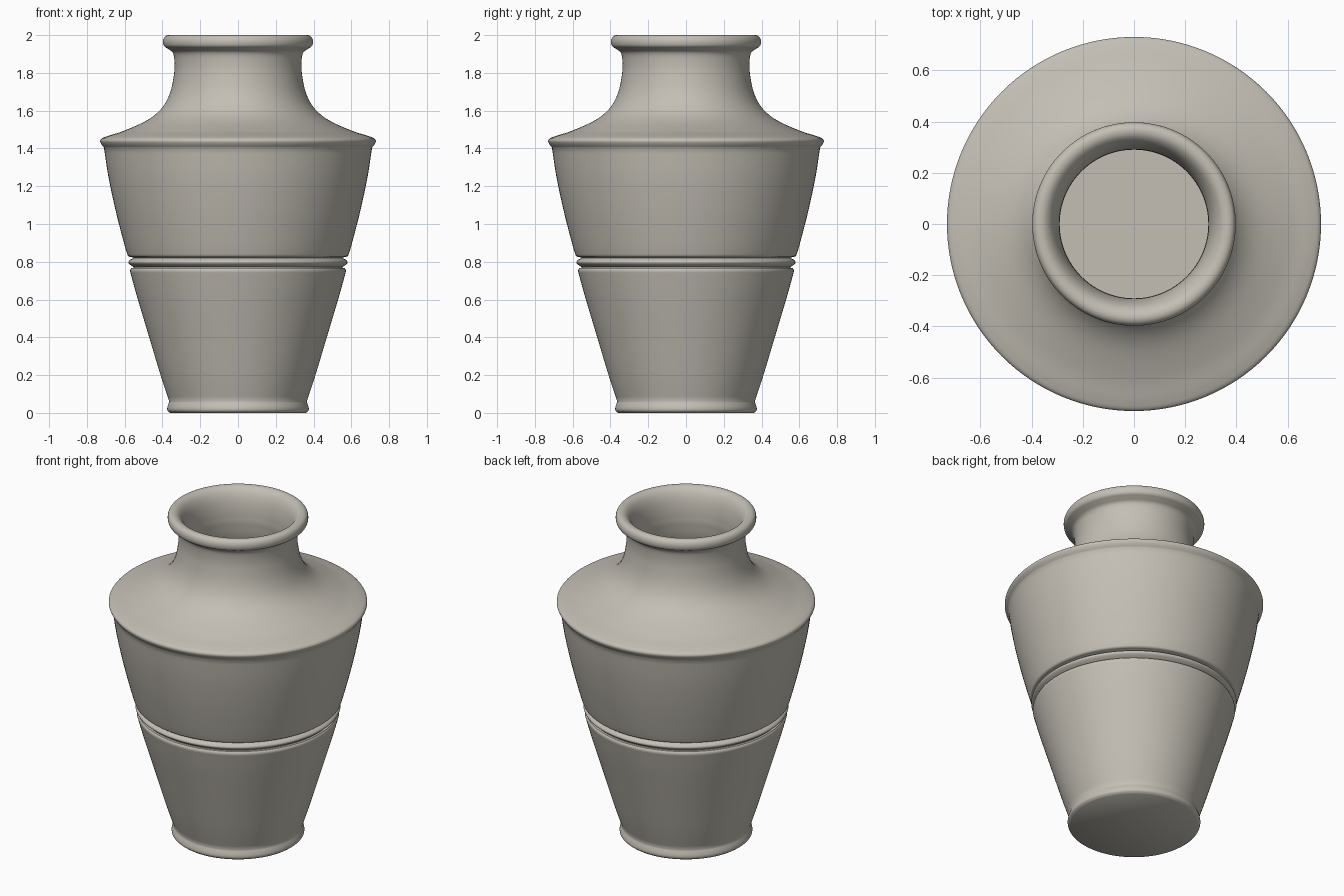
import bpy
import bmesh
import math
from mathutils import Vector

cube = bpy.data.objects.get("Cube")
if cube:
    bpy.data.objects.remove(cube, do_unlink=True)

clay = bpy.data.materials.new("warm_grey_clay")
clay.use_nodes = True
colour = (0.55, 0.52, 0.46, 1)
clay.diffuse_color = colour
clay.node_tree.nodes["Principled BSDF"].inputs["Base Color"].default_value = colour


def smooth_run(points, steps=5):
    """Catmull-Rom curve through (radius, height) points."""
    p = [Vector(q) for q in points]
    p = [2 * p[0] - p[1]] + p + [2 * p[-1] - p[-2]]
    out = []
    for a, b, c, d in zip(p, p[1:], p[2:], p[3:]):
        for i in range(steps):
            t = i / steps
            out.append(0.5 * (2 * b + (c - a) * t + (2 * a - 5 * b + 4 * c - d) * t * t
                              + (3 * b - a - 3 * c + d) * t ** 3))
    return out + [p[-2]]


def lathe(name, runs, sides=128):
    """Spin joined profile runs around z; runs meet at creases."""
    bm = bmesh.new()
    profile = [q for run in runs for q in run]
    verts = [bm.verts.new((q[0], 0, q[1])) for q in profile]
    edges = [bm.edges.new(pair) for pair in zip(verts, verts[1:])]
    bmesh.ops.spin(bm, geom=verts + edges, cent=(0, 0, 0), axis=(0, 0, 1),
                   angle=math.tau, steps=sides, use_merge=True)
    bmesh.ops.remove_doubles(bm, verts=bm.verts, dist=0.0005)
    bmesh.ops.recalc_face_normals(bm, faces=bm.faces)
    mesh = bpy.data.meshes.new(name)
    bm.to_mesh(mesh)
    bm.free()
    mesh.materials.append(clay)
    obj = bpy.data.objects.new(name, mesh)
    bpy.context.collection.objects.link(obj)
    bpy.ops.object.select_all(action="DESELECT")
    obj.select_set(True)
    bpy.context.view_layer.objects.active = obj
    bpy.ops.object.shade_smooth_by_angle(angle=math.radians(40))


# Foot and lower body
foot = [(0, 0), (0.36, 0)] + smooth_run([(0.36, 0), (0.373, 0.012), (0.374, 0.03), (0.364, 0.06)])
lower = smooth_run([(0.364, 0.06), (0.41, 0.2), (0.47, 0.4), (0.53, 0.6), (0.565, 0.725),
                    (0.571, 0.752), (0.565, 0.767)])
# Raised band between two grooves
band = [(0.553, 0.768)] + smooth_run([(0.553, 0.772), (0.573, 0.786), (0.58, 0.797),
                                      (0.573, 0.809), (0.553, 0.821)])
# Upper body and shoulder ridge
upper = smooth_run([(0.565, 0.825), (0.579, 0.829), (0.588, 0.846), (0.612, 0.93),
                    (0.65, 1.08), (0.686, 1.25), (0.71, 1.405)])
ridge = smooth_run([(0.71, 1.405), (0.724, 1.423), (0.73, 1.44), (0.72, 1.454),
                    (0.69, 1.466)])
# Shoulder, neck and rolled lip
neck = smooth_run([(0.69, 1.466), (0.6, 1.495), (0.475, 1.553), (0.4, 1.618), (0.358, 1.7),
                   (0.338, 1.8), (0.337, 1.87), (0.346, 1.908), (0.372, 1.928)])
lip = smooth_run([(0.372, 1.928), (0.392, 1.943), (0.397, 1.968), (0.389, 1.99), (0.37, 2.0),
                  (0.345, 1.995), (0.322, 1.972), (0.304, 1.93), (0.293, 1.87), (0.29, 1.8)])
# Hollow inside and floor
inside = smooth_run([(0.29, 1.8), (0.305, 1.7), (0.345, 1.6), (0.43, 1.515), (0.56, 1.455),
                     (0.655, 1.41), (0.64, 1.25), (0.56, 0.9), (0.52, 0.75), (0.33, 0.07)])

lathe("vase", [foot, lower, band, upper, ridge, neck, lip, inside, [(0, 0.07)]])
